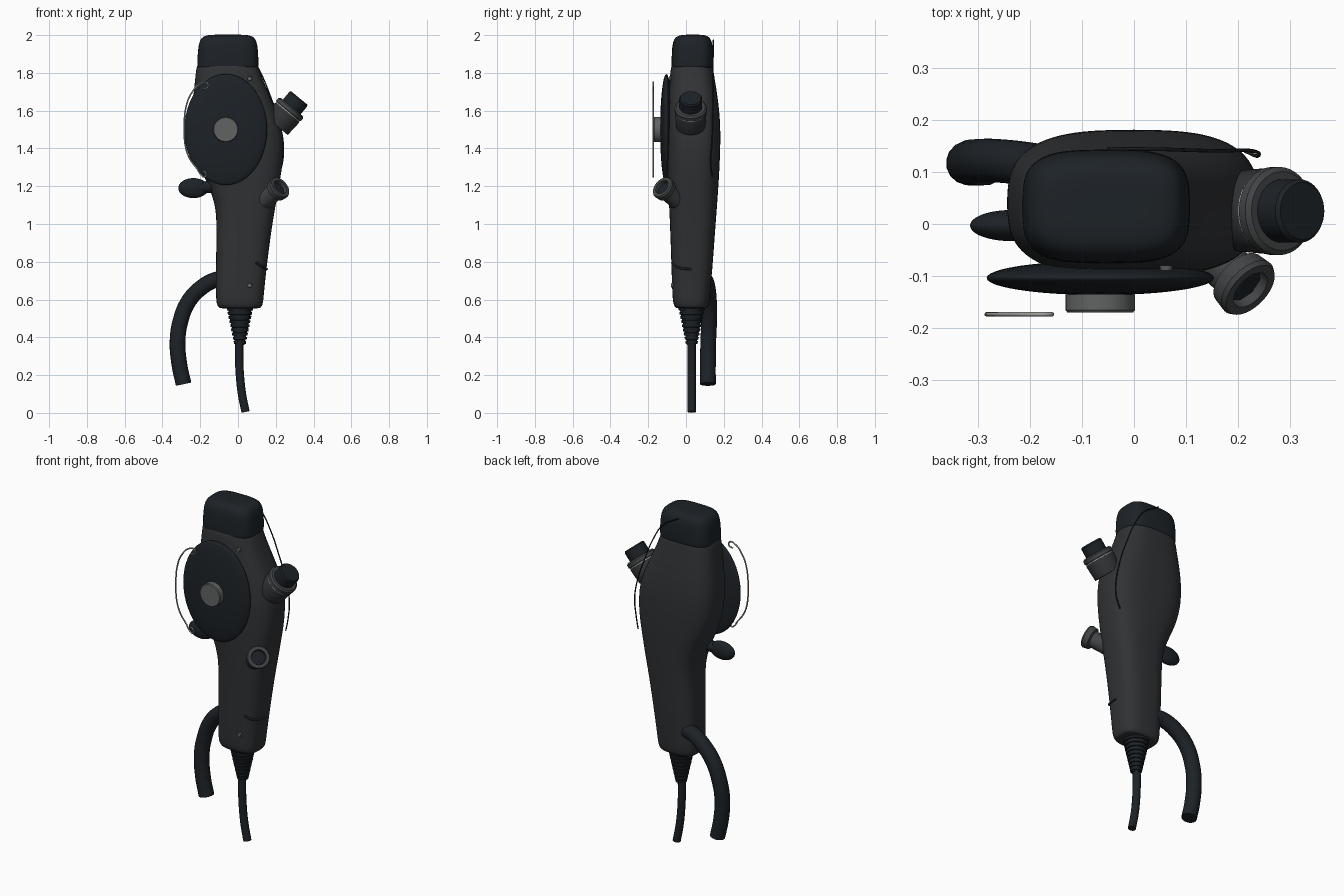
import bpy, bmesh, math
from mathutils import Vector


def material(name, r, g, b):
    m = bpy.data.materials.new(name)
    m.diffuse_color = (r, g, b, 1)
    return m


SHELL = material("charcoal", 0.030, 0.032, 0.035)
BLACK = material("black", 0.012, 0.016, 0.020)
GREY = material("dark_grey", 0.055, 0.058, 0.060)
LIGHT = material("mid_grey", 0.12, 0.125, 0.125)
STEEL = material("steel", 0.35, 0.35, 0.34)


def finish(name, bm, mat, angle=35):
    bmesh.ops.recalc_face_normals(bm, faces=bm.faces)
    me = bpy.data.meshes.new(name)
    bm.to_mesh(me)
    bm.free()
    me.materials.append(mat)
    me.shade_smooth()
    me.set_sharp_from_angle(angle=math.radians(angle))
    ob = bpy.data.objects.new(name, me)
    bpy.context.collection.objects.link(ob)
    return ob


def skin(bm, loops):
    for a, b in zip(loops, loops[1:]):
        n = len(a)
        for i in range(n):
            bm.faces.new((a[i], a[(i + 1) % n], b[(i + 1) % n], b[i]))
    bm.faces.new(loops[0])
    bm.faces.new(loops[-1])


def loft(name, rings, mat, power, seg=32):
    """Stack of superellipses: (z, x_min, x_max, y_min, y_max)."""
    bm = bmesh.new()
    loops = []
    for z, x0, x1, y0, y1 in rings:
        loop = []
        for i in range(seg):
            t = 2 * math.pi * i / seg
            c, s = math.cos(t), math.sin(t)
            px = math.copysign(abs(c) ** (2 / power), c)
            py = math.copysign(abs(s) ** (2 / power), s)
            loop.append(bm.verts.new(((x0 + x1) / 2 + px * (x1 - x0) / 2,
                                      (y0 + y1) / 2 + py * (y1 - y0) / 2, z)))
        loops.append(loop)
    skin(bm, loops)
    ob = finish(name, bm, mat, 80)
    sub = ob.modifiers.new("smooth", 'SUBSURF')
    sub.levels = sub.render_levels = 2
    return ob


def lathe(name, origin, axis, profile, mat, seg=40):
    """Revolve (distance, radius) pairs around an axis."""
    bm = bmesh.new()
    rot = Vector((0, 0, 1)).rotation_difference(Vector(axis).normalized())
    o = Vector(origin)
    loops = []
    for d, r in profile:
        loops.append([bm.verts.new(o + rot @ Vector((
            r * math.cos(2 * math.pi * i / seg), r * math.sin(2 * math.pi * i / seg), d)))
            for i in range(seg)])
    skin(bm, loops)
    return finish(name, bm, mat)


def ellipsoid(name, loc, radii, mat):
    bm = bmesh.new()
    bmesh.ops.create_uvsphere(bm, u_segments=48, v_segments=24, radius=1)
    for v in bm.verts:
        v.co = Vector(loc) + Vector(a * b for a, b in zip(v.co, radii))
    return finish(name, bm, mat, 80)


def tube(name, pts, r, mat, res=6):
    cu = bpy.data.curves.new(name, 'CURVE')
    cu.dimensions = '3D'
    cu.bevel_depth = r
    cu.bevel_resolution = res
    cu.resolution_u = 10
    cu.use_fill_caps = True
    sp = cu.splines.new('BEZIER')
    sp.bezier_points.add(len(pts) - 1)
    for bp, p in zip(sp.bezier_points, pts):
        bp.co = p
        bp.handle_left_type = bp.handle_right_type = 'AUTO'
    cu.materials.append(mat)
    ob = bpy.data.objects.new(name, cu)
    bpy.context.collection.objects.link(ob)
    return ob


# main grip shell
loft("grip_body", [
    (0.553, -0.085, 0.105, -0.04, 0.10), (0.555, -0.10, 0.12, -0.055, 0.112),
    (0.575, -0.115, 0.133, -0.068, 0.122), (0.63, -0.117, 0.137, -0.073, 0.128),
    (0.80, -0.117, 0.155, -0.078, 0.143), (1.00, -0.113, 0.182, -0.085, 0.157),
    (1.10, -0.120, 0.200, -0.090, 0.165), (1.20, -0.155, 0.217, -0.095, 0.172),
    (1.30, -0.205, 0.235, -0.098, 0.178), (1.40, -0.235, 0.243, -0.100, 0.182),
    (1.50, -0.247, 0.237, -0.100, 0.183), (1.60, -0.245, 0.205, -0.097, 0.177),
    (1.70, -0.235, 0.160, -0.091, 0.164), (1.78, -0.226, 0.125, -0.085, 0.150),
    (1.84, -0.220, 0.108, -0.080, 0.142), (1.86, -0.20, 0.09, -0.06, 0.125)], SHELL, 2.9)

# top cap
loft("top_cap", [
    (1.828, -0.20, 0.09, -0.06, 0.125), (1.829, -0.215, 0.106, -0.074, 0.141),
    (1.835, -0.217, 0.109, -0.077, 0.144), (1.90, -0.214, 0.108, -0.076, 0.144),
    (1.96, -0.208, 0.102, -0.072, 0.140), (1.993, -0.19, 0.085, -0.055, 0.124),
    (2.002, -0.15, 0.045, -0.02, 0.09), (2.002, -0.11, 0.0, 0.01, 0.06)], BLACK, 3.4)

# control dial with centre button
ellipsoid("control_dial", (-0.065, -0.104, 1.50), (0.219, 0.033, 0.294), BLACK)
lathe("dial_button", (-0.065, -0.125, 1.50), (0, -1, 0),
      [(0, 0.067), (0.041, 0.067), (0.046, 0.063)], LIGHT)

# thin wire guard with small hooked ends
tube("wire_guard", [(x, -0.174, z) for x, z in (
    (-0.185, 1.715), (-0.160, 1.725), (-0.165, 1.748), (-0.20, 1.742), (-0.245, 1.695),
    (-0.275, 1.62), (-0.284, 1.50), (-0.278, 1.41), (-0.255, 1.345), (-0.215, 1.290),
    (-0.195, 1.260), (-0.175, 1.250), (-0.172, 1.272), (-0.188, 1.282))], 0.0042, STEEL, 3)

# lever knob on the left
lathe("lever_stem", (-0.09, -0.003, 1.205), (-1, 0, -0.12),
      [(0, 0.045), (0.06, 0.034), (0.12, 0.024)], BLACK)
ellipsoid("lever_knob", (-0.236, -0.003, 1.19), (0.08, 0.030, 0.053), BLACK)

# angled valve, upper right
axis = Vector((0.64, 0, 0.77))
base = Vector((0.267, 0.025, 1.598)) - axis * 0.10


def at(d):
    return base + axis * d


lathe("valve_body", base, axis, [(0, 0.078), (0.085, 0.083), (0.092, 0.080)], SHELL)
lathe("valve_ring", at(0.092), axis, [(0, 0.080), (0.006, 0.080)], STEEL)
lathe("valve_collar", at(0.098), axis,
      [(0, 0.082), (0.003, 0.085), (0.022, 0.085), (0.030, 0.076)], GREY)
lathe("valve_cap", at(0.12), axis, [(0, 0.061), (0.062, 0.061), (0.070, 0.055)], BLACK)

# angled open port, lower right
axis = Vector((0.6, -0.58, 0.52)).normalized()
tip = Vector((0.222, -0.125, 1.194))
lathe("side_port", tip - axis * 0.13, axis,
      [(0, 0.048), (0.09, 0.046), (0.095, 0.060), (0.125, 0.064), (0.134, 0.059),
       (0.134, 0.041), (0.085, 0.038)], GREY)
lathe("side_port_bore", tip - axis * 0.10, axis, [(0, 0.040), (0.085, 0.040)], BLACK, 8)

# bent outlet tube
tube("bent_tube", [(-0.05, 0.085, 0.71), (-0.115, 0.10, 0.705), (-0.20, 0.115, 0.658),
                   (-0.265, 0.122, 0.585), (-0.306, 0.122, 0.48), (-0.32, 0.118, 0.38),
                   (-0.311, 0.116, 0.26), (-0.288, 0.116, 0.152)], 0.042, BLACK)

# ribbed strain relief and cable
ribs = []
for i in range(9):
    d, r = i * 0.022, 0.070 - i * 0.0046
    ribs += [(d, r), (d + 0.014, r - 0.002), (d + 0.015, r - 0.009), (d + 0.0215, r - 0.010)]
lathe("strain_relief", (0.010, 0.030, 0.556), (0, 0, -1), ribs, BLACK)
tube("cable", [(0.008, 0.030, 0.40), (0.006, 0.030, 0.30), (0.010, 0.030, 0.20),
               (0.021, 0.030, 0.10), (0.040, 0.030, 0.005)], 0.022, BLACK)

# thin seam wire along the rear right shoulder
tube("rear_seam_wire", [(-0.05, 0.145, 1.975), (0.05, 0.144, 1.91), (0.115, 0.142, 1.81),
                        (0.170, 0.141, 1.68), (0.218, 0.142, 1.54), (0.240, 0.137, 1.42),
                        (0.236, 0.131, 1.33), (0.215, 0.140, 1.25)], 0.0035, BLACK, 2)

# front screws, pin holes and groove mark
for i, (y, z) in enumerate(((-0.080, 1.77), (-0.069, 0.675))):
    lathe(f"screw_{i + 1}", (0.062, y, z), (0, -1, 0), [(0, 0.013), (0.010, 0.011)], LIGHT, 16)
for i, (x, z) in enumerate(((0.112, 0.905), (0.135, 0.875))):
    ellipsoid(f"pin_hole_{i + 1}", (x, -0.062 + 0.02 * i, z), (0.006, 0.008, 0.006), BLACK)
tube("groove_mark", [(0.095, -0.074, 0.795), (0.128, -0.056, 0.776),
                     (0.146, -0.02, 0.765), (0.152, 0.03, 0.762)], 0.006, BLACK, 3)
